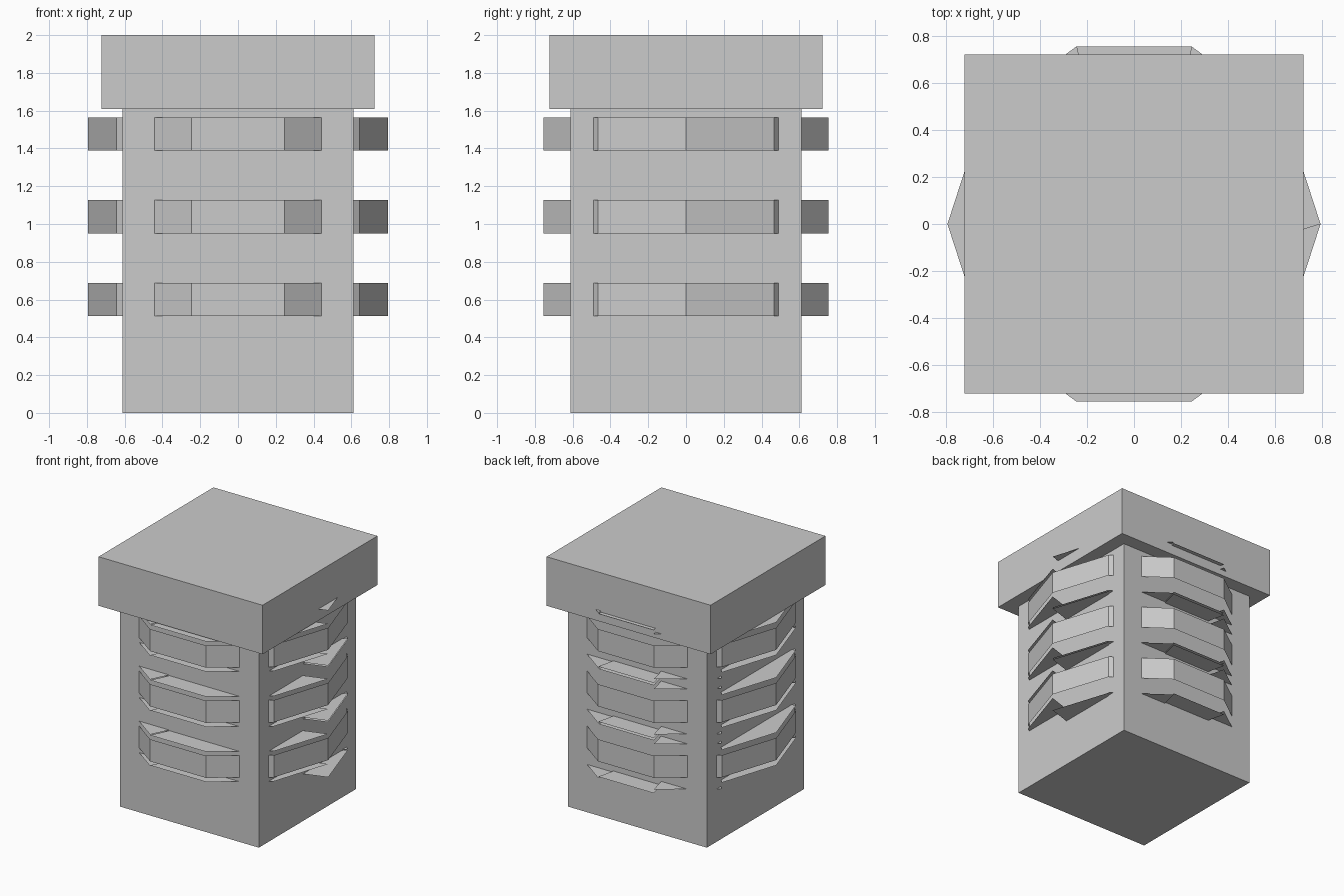
import bpy
import bmesh
from math import cos, sin, tau

cube = bpy.data.objects.get("Cube")
if cube:
    bpy.data.objects.remove(cube, do_unlink=True)

grey = bpy.data.materials.new("plain grey")
grey.use_nodes = True
COLOUR = (0.6, 0.6, 0.6, 1)
grey.diffuse_color = COLOUR
for node in grey.node_tree.nodes:
    if node.type == 'BSDF_PRINCIPLED':
        node.inputs["Base Color"].default_value = COLOUR


def finish(name, bm):
    mesh = bpy.data.meshes.new(name)
    bm.to_mesh(mesh)
    bm.free()
    mesh.materials.append(grey)
    obj = bpy.data.objects.new(name, mesh)
    bpy.context.collection.objects.link(obj)
    return obj


def block(name, half, low, high):
    bm = bmesh.new()
    bmesh.ops.create_cube(bm, size=1)
    for v in bm.verts:
        v.co = (v.co.x * 2 * half, v.co.y * 2 * half,
                low if v.co.z < 0 else high)
    finish(name, bm)


# Square post and its overhanging cap
block("post", 0.612, 0, 1.61)
block("cap", 0.722, 1.61, 2)

SIDES = 10
RADIUS = 0.794
HALF_BAND = 0.088
rim = [(RADIUS * cos(tau * i / SIDES), RADIUS * sin(tau * i / SIDES))
       for i in range(SIDES)]
# Distance of each loose plate from the middle of its band
lifts = [0.225, 0.22, 0.21, 0.18, 0.13, 0.13, 0.125, 0.12, 0.12, 0.12]


def band_wall(name, mid):
    bm = bmesh.new()
    low, high = ([bm.verts.new((x, y, mid + s * HALF_BAND)) for x, y in rim]
                 for s in (-1, 1))
    for i in range(SIDES):
        j = (i + 1) % SIDES
        bm.faces.new((low[i], low[j], high[j], high[i]))
    finish(name, bm)


def loose_plates(name, mid, side):
    bm = bmesh.new()
    for i, lift in enumerate(lifts):
        z = mid + side * lift
        corners = [(0, -0.25), rim[i], rim[(i + 1) % SIDES]]
        face = bm.faces.new([bm.verts.new((x, y, z)) for x, y in corners])
        if side < 0:
            face.normal_flip()
    finish(name, bm)


# Three open ten-sided bands, each with stepped plates above and below
for label, mid in (("lower", 0.6), ("middle", 1.038), ("upper", 1.477)):
    band_wall(label + "_band", mid)
    loose_plates(label + "_top_plates", mid, 1)
    loose_plates(label + "_bottom_plates", mid, -1)
